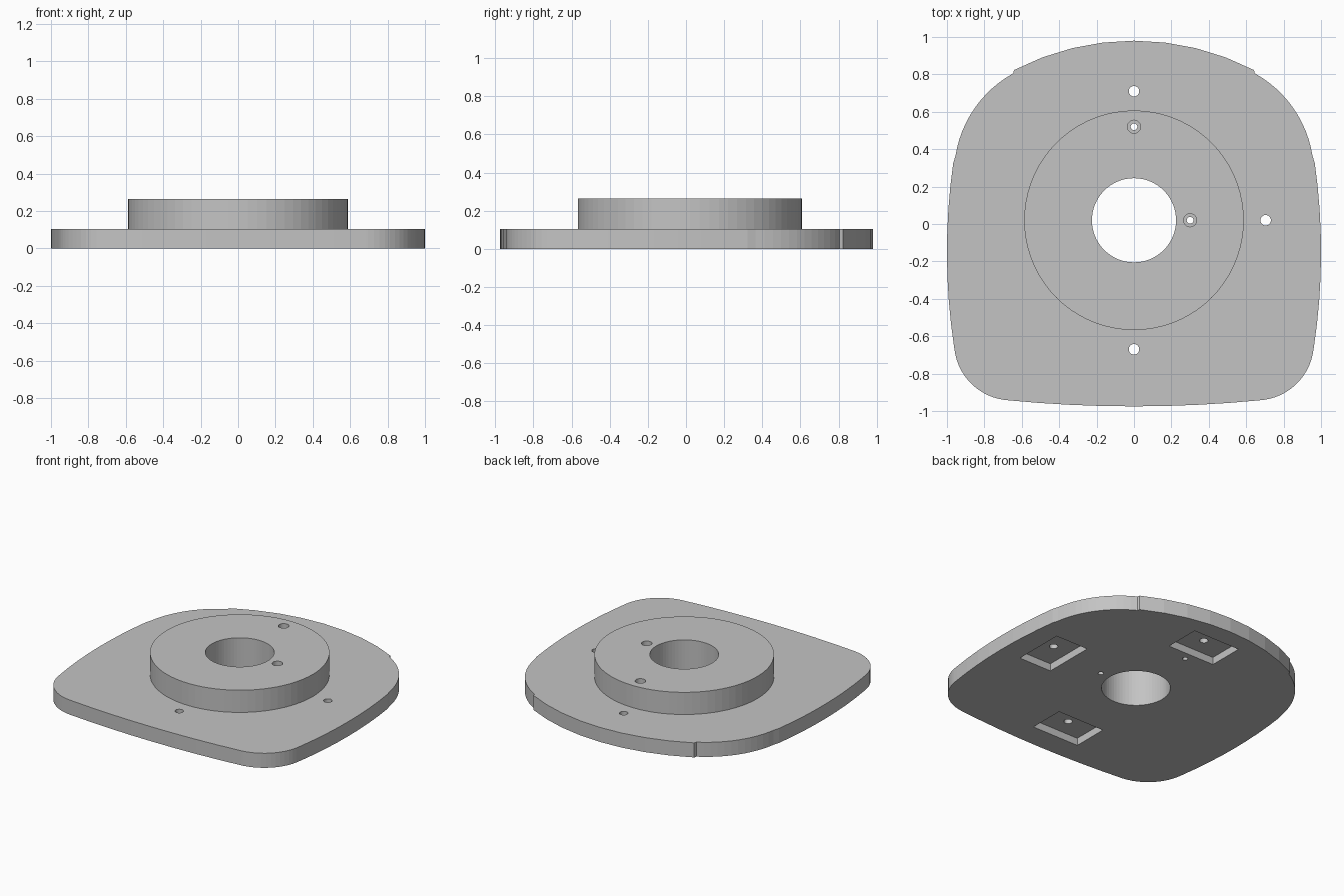
import bpy, bmesh
from math import cos, sin, radians, pi

if "Cube" in bpy.data.objects:
    bpy.data.objects.remove(bpy.data.objects["Cube"])

PLATE_TOP, BOSS_TOP = 0.105, 0.265
CENTRE_Y = 0.02

grey = bpy.data.materials.new("plain grey")
grey.use_nodes = True
colour = (0.55, 0.55, 0.55, 1)
grey.diffuse_color = colour
grey.node_tree.nodes["Principled BSDF"].inputs["Base Color"].default_value = colour


def prism(name, outline, z0, z1):
    """Extrude a flat outline between two heights."""
    bm = bmesh.new()
    face = bm.faces.new([bm.verts.new((x, y, z0)) for x, y in outline])
    top = bmesh.ops.extrude_face_region(bm, geom=[face])["geom"]
    bmesh.ops.translate(bm, vec=(0, 0, z1 - z0),
                        verts=[v for v in top if isinstance(v, bmesh.types.BMVert)])
    bmesh.ops.recalc_face_normals(bm, faces=bm.faces)
    mesh = bpy.data.meshes.new(name)
    bm.to_mesh(mesh)
    bm.free()
    mesh.materials.append(grey)
    obj = bpy.data.objects.new(name, mesh)
    bpy.context.collection.objects.link(obj)
    return obj


def arc(cx, cy, r, a0, a1, steps):
    """Points along an arc, angles in degrees."""
    angles = [radians(a0 + (a1 - a0) * i / steps) for i in range(steps + 1)]
    return [(cx + r * cos(a), cy + r * sin(a)) for a in angles]


def cylinder(name, x, y, r, z0, z1, sides):
    return prism(name, arc(x, y, r, 0, 360, sides)[:-1], z0, z1)


def combine(target, helper, operation):
    """Apply a boolean and remove its helper."""
    helper.hide_render = True
    mod = target.modifiers.new(helper.name, "BOOLEAN")
    mod.operation = operation
    mod.solver = "EXACT"
    mod.object = helper
    bpy.context.view_layer.objects.active = target
    bpy.ops.object.modifier_apply(modifier=mod.name)
    bpy.data.objects.remove(helper)


# Rounded plate: half outline from back to front, then mirrored
half = arc(0, -0.41, 1.39, 90, 62.5, 4)            # back edge
half += arc(0.349, 0.269, 0.613, 61, 9, 12)        # back corner
half += arc(-2.4, -0.15, 3.4, 8, -8.5, 8)          # side
half += arc(0.653, -0.634, 0.309, -12, -82, 12)    # front corner
half += arc(0, 6.025, 7.0, -84.4, -90, 4)          # front edge
outline = half + [(-x, y) for x, y in reversed(half[1:-1])]
base = prism("mounting_plate", outline, 0, PLATE_TOP)

# Raised round boss with its central bore
combine(base, cylinder("boss", 0, CENTRE_Y, 0.587, 0.05, BOSS_TOP, 72), "UNION")
combine(base, cylinder("bore", 0, CENTRE_Y, 0.225, -0.1, 0.4, 64), "DIFFERENCE")

# Plate bolt holes, each with a rectangular pocket underneath
for x, y in ((0, 0.69), (0.69, 0), (0, -0.69)):
    hw, hd = (0.13, 0.187) if x else (0.187, 0.13)
    cx, cy = x * 1.02, y + CENTRE_Y
    rect = [(cx - hw, cy - hd), (cx + hw, cy - hd), (cx + hw, cy + hd), (cx - hw, cy + hd)]
    combine(base, prism("pocket", rect, -0.1, 0.053), "DIFFERENCE")
    combine(base, cylinder("bolt_hole", cx, cy, 0.028, -0.1, 0.4, 32), "DIFFERENCE")

# Counterbored screw holes in the boss
for x, y in ((0, 0.52), (0.3, CENTRE_Y)):
    combine(base, cylinder("screw_hole", x, y, 0.018, -0.1, 0.4, 24), "DIFFERENCE")
    combine(base, cylinder("counterbore", x, y, 0.035, PLATE_TOP, 0.4, 32), "DIFFERENCE")
